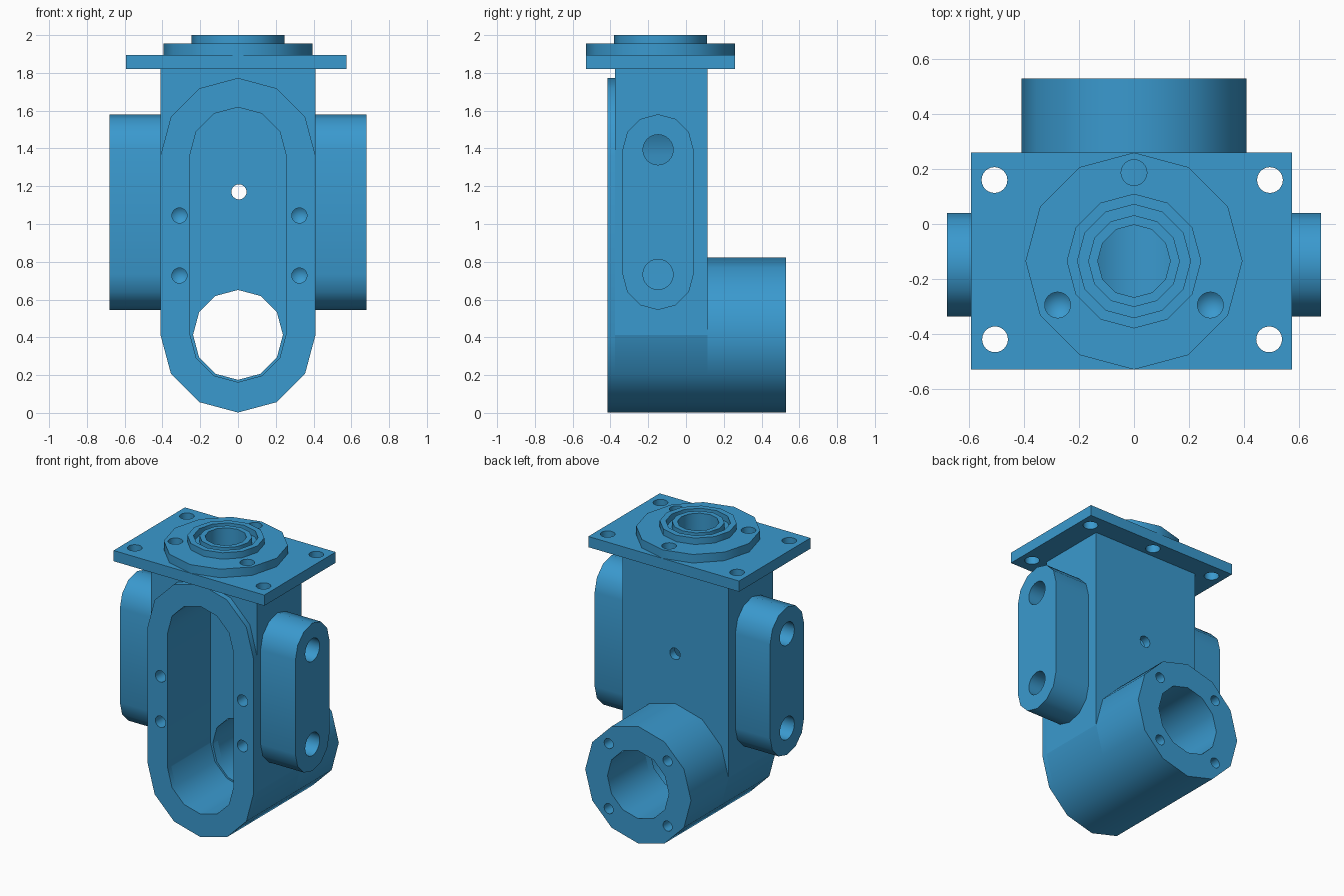
import bpy, bmesh, math

default = bpy.data.objects.get("Cube")
if default:
    bpy.data.objects.remove(default, do_unlink=True)

# One blue finish for the whole housing
blue = bpy.data.materials.new("housing blue")
blue.use_nodes = True
COLOR = (0.042, 0.32, 0.62, 1)
blue.diffuse_color = COLOR
blue.node_tree.nodes["Principled BSDF"].inputs["Base Color"].default_value = COLOR


def arc(cu, cv, r, start=0, end=360, n=12):
    """Points on an arc; n is the number of sides of the full circle."""
    steps = round(n * (end - start) / 360)
    count = steps if end - start == 360 else steps + 1
    angles = [math.radians(start + i * 360 / n) for i in range(count)]
    return [(cu + r * math.cos(a), cv + r * math.sin(a)) for a in angles]


def stadium(cu, v0, v1, r):
    return arc(cu, v1, r, 0, 180) + arc(cu, v0, r, 180, 360 - 1e-9)


def rect(u0, u1, v0, v1):
    return [(u0, v0), (u1, v0), (u1, v1), (u0, v1)]


def prism(name, pts, axis, a, b, tip=0):
    """Extrude a profile along an axis from a to b, with an optional drill point."""
    place = {"x": lambda u, v, w: (w, u, v),
             "y": lambda u, v, w: (u, w, v),
             "z": lambda u, v, w: (u, v, w)}[axis]
    bm = bmesh.new()
    start = [bm.verts.new(place(u, v, a)) for u, v in pts]
    end = [bm.verts.new(place(u, v, b)) for u, v in pts]
    n = len(pts)
    for i in range(n):
        j = (i + 1) % n
        bm.faces.new((start[i], start[j], end[j], end[i]))
    bm.faces.new(start)
    if tip:
        cu, cv = (sum(p[k] for p in pts) / n for k in (0, 1))
        point = bm.verts.new(place(cu, cv, b + tip))
        for i in range(n):
            bm.faces.new((end[i], end[(i + 1) % n], point))
    else:
        bm.faces.new(end)
    bmesh.ops.recalc_face_normals(bm, faces=bm.faces)
    mesh = bpy.data.meshes.new(name)
    bm.to_mesh(mesh)
    bm.free()
    mesh.materials.append(blue)
    obj = bpy.data.objects.new(name, mesh)
    bpy.context.collection.objects.link(obj)
    return obj


cutters = []


def cutter(pts, axis, a, b, tip=0):
    obj = prism("cutter", pts, axis, a, b, tip)
    obj.hide_render = True
    cutters.append(obj)
    return obj


def hole(u, v, r, axis, a, b, tip=0):
    return cutter(arc(u, v, r, n=24), axis, a, b, tip)


def cut(part, tools):
    bpy.context.view_layer.objects.active = part
    for tool in tools:
        mod = part.modifiers.new("cut", "BOOLEAN")
        mod.operation = "DIFFERENCE"
        mod.solver = "EXACT"
        mod.object = tool
        bpy.ops.object.modifier_apply(modifier=mod.name)


R, CZ = 0.41, 0.412      # barrel radius and height of its axis
TY = -0.135              # y of the top fitting's axis

# Main body
tower = prism("body_tower", rect(-R, R, CZ, 1.82), "y", -0.375, 0.115)
base = prism("body_round_base", arc(0, CZ, R, 180, 360 - 1e-9), "y", -0.375, 0.115)
flange = prism("front_flange", stadium(0, CZ, 1.363, R), "y", -0.415, -0.375)
tube = prism("rear_tube", arc(0, CZ, R), "y", 0.115, 0.53)

# Top fitting
plate = prism("top_plate", rect(-0.593, 0.575, -0.53, 0.26), "z", 1.82, 1.895)
disc = prism("top_disc", arc(0, TY, 0.395), "z", 1.895, 1.955)
outer_ring = prism("outer_ring", arc(0, TY, 0.245), "z", 1.955, 2.0)
inner_ring = prism("inner_ring", arc(0, TY, 0.167), "z", 1.955, 2.0)

# Side mounting bosses
bosses = [prism(n, stadium(-0.148, 0.733, 1.393, 0.188), "x", s * R, s * 0.68)
          for n, s in (("left_boss", 1), ("right_boss", -1))]
parts = [tower, base, flange, tube, plate, disc, outer_ring, inner_ring] + bosses

# Front cavity, rear bore and vertical bore
cavity = cutter(stadium(0, 0.418, 1.363, 0.255), "y", -0.6, 0.06)
rear_bore = cutter(arc(0, 0.413, 0.238), "y", 0.0, 0.7)
top_bore = cutter(arc(0, TY, 0.132), "z", 1.45, 2.2)
vent = hole(0.005, 1.17, 0.04, "y", 0.0, 0.2)

# Screw holes
front_screws = [hole(x, z, 0.04, "y", -0.5, -0.27, 0.03)
                for x in (-0.31, 0.325) for z in (0.727, 1.045)]
rear_screws = [hole(sx * 0.228, CZ + sz * 0.228, 0.035, "y", 0.6, 0.37, -0.025)
               for sx in (-1, 1) for sz in (-1, 1)]
plate_holes = [hole(x, y, 0.047, "z", 1.7, 2.1)
               for x, y in ((-0.508, 0.16), (0.495, 0.16), (-0.506, -0.42), (0.492, -0.42))]
disc_screws = [hole(s * 0.278, -0.295, 0.047, "z", 2.1, 1.75, -0.04) for s in (-1, 1)]
disc_through = hole(0, 0.187, 0.047, "z", 1.7, 2.1)
left_holes = [hole(-0.148, z, 0.08, "x", 0.8, 0.15) for z in (0.733, 1.393)]
right_holes = [hole(-0.148, z, 0.08, "x", -0.8, -0.44) for z in (0.733, 1.393)]

cut(tower, [cavity, rear_bore, top_bore, vent] + left_holes + disc_screws + front_screws)
cut(base, [cavity, rear_bore])
cut(flange, [cavity] + front_screws)
cut(tube, [rear_bore] + rear_screws)
cut(plate, [top_bore, disc_through] + plate_holes + disc_screws)
cut(disc, [top_bore, disc_through] + disc_screws)
cut(outer_ring, [cutter(arc(0, TY, 0.206), "z", 1.9, 2.1)])
cut(inner_ring, [top_bore])
cut(bosses[0], left_holes)
cut(bosses[1], right_holes)

for c in cutters:
    bpy.data.objects.remove(c, do_unlink=True)

# Smooth the rounded sides, keep hard edges sharp
bpy.ops.object.select_all(action="DESELECT")
for p in parts:
    p.select_set(True)
bpy.context.view_layer.objects.active = tower
bpy.ops.object.shade_smooth_by_angle(angle=math.radians(35))
